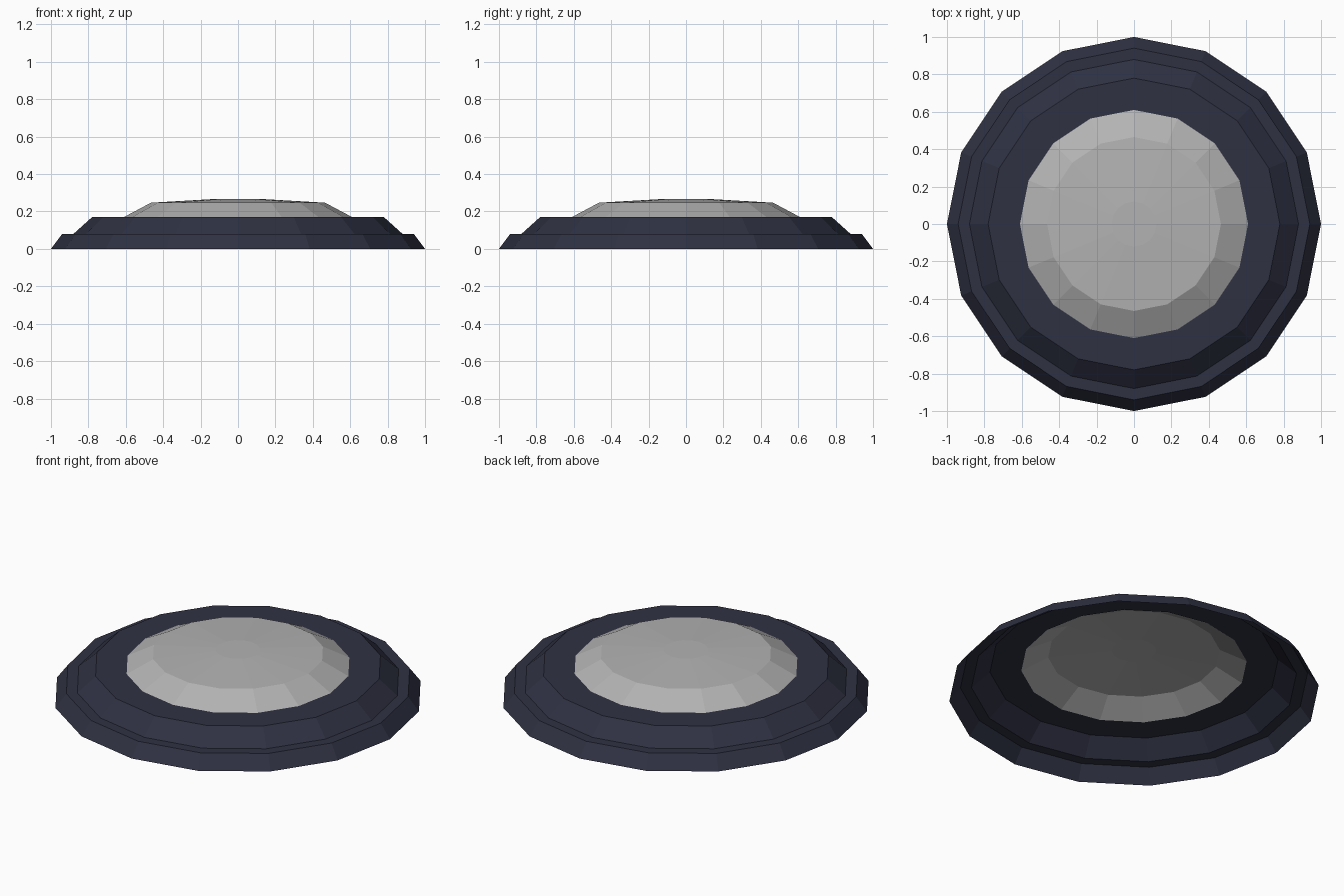
import bpy, bmesh
from math import cos, sin, pi

if "Cube" in bpy.data.objects:
    bpy.data.objects.remove(bpy.data.objects["Cube"])

SIDES = 16


def material(name, rgba):
    m = bpy.data.materials.new(name)
    m.diffuse_color = rgba
    m.use_nodes = True
    m.node_tree.nodes["Principled BSDF"].inputs["Base Color"].default_value = m.diffuse_color
    return m


def lathe(name, profile, mat):
    """Revolve (radius, z) points, listed outside to inside, into a flat-faced shell."""
    bm = bmesh.new()
    rings = []
    for r, z in profile:
        if r == 0:
            rings.append([bm.verts.new((0, 0, z))] * SIDES)
        else:
            rings.append([bm.verts.new((r * cos(2 * pi * i / SIDES),
                                        r * sin(2 * pi * i / SIDES), z))
                          for i in range(SIDES)])
    for a, b in zip(rings, rings[1:]):
        for i in range(SIDES):
            j = (i + 1) % SIDES
            corners = [a[i], a[j], b[j], b[i]]
            bm.faces.new(list(dict.fromkeys(corners)))
    mesh = bpy.data.meshes.new(name)
    bm.to_mesh(mesh)
    bm.free()
    mesh.materials.append(mat)
    ob = bpy.data.objects.new(name, mesh)
    bpy.context.collection.objects.link(ob)
    return ob


# Stepped dark surround, open underneath with a round hole for the lens
lathe("stepped_base",
      [(1, 0), (0.94, 0.08), (0.88, 0.08), (0.78, 0.17), (0.61, 0.17)],
      material("dark_blue", (0.028, 0.031, 0.055, 1)))

# Shallow translucent lens: sloped rim and nearly flat crown
lathe("lens_dome",
      [(0.61, 0.17), (0.465, 0.247), (0.12, 0.267), (0, 0.267)],
      material("clear_grey", (0.45, 0.45, 0.45, 0.8)))
